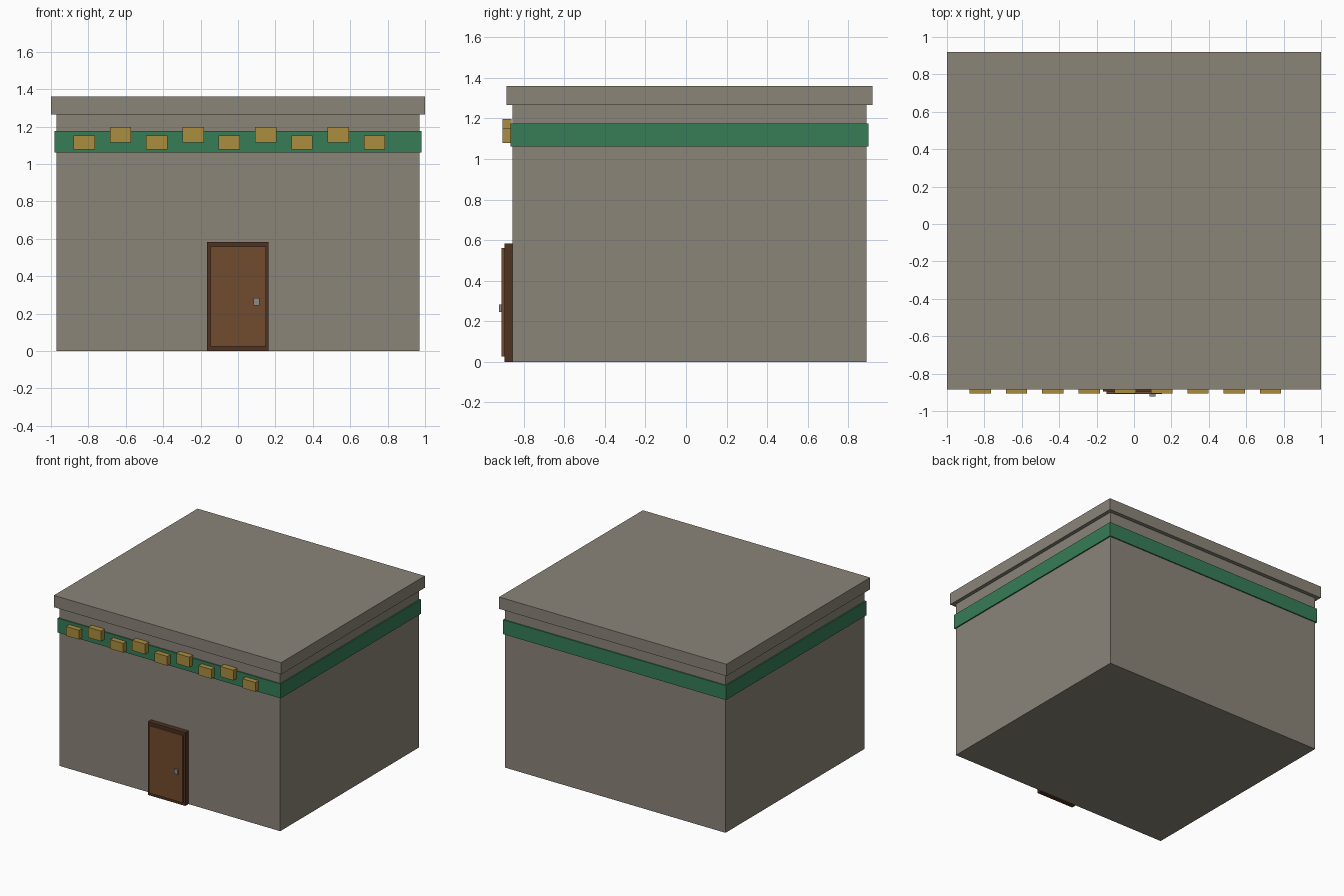
import bpy

default = bpy.data.objects.get("Cube")
if default:
    bpy.data.objects.remove(default, do_unlink=True)


def linear(c):
    c /= 255
    return c / 12.92 if c <= 0.04045 else ((c + 0.055) / 1.055) ** 2.4


def material(name, *rgb):
    mat = bpy.data.materials.new(name)
    colour = [linear(c) for c in rgb] + [1]
    mat.use_nodes = True
    mat.diffuse_color = colour
    mat.node_tree.nodes["Principled BSDF"].inputs["Base Color"].default_value = colour
    return mat


def box(name, mat, x, y, z):
    """Box spanning the given (low, high) range on each axis."""
    spans = (x, y, z)
    bpy.ops.mesh.primitive_cube_add(size=1, location=[(a + b) / 2 for a, b in spans])
    obj = bpy.context.object
    obj.name = name
    obj.scale = [b - a for a, b in spans]
    bpy.ops.object.transform_apply(location=False, rotation=False, scale=True)
    obj.data.materials.append(mat)
    return obj


stone = material("warm grey stone", 139, 133, 121)
green = material("green band", 54, 125, 87)
gold = material("gold", 170, 141, 62)
wood = material("brown wood", 113, 75, 45)
dark_wood = material("dark brown wood", 78, 50, 33)
metal = material("grey metal", 142, 138, 130)

# Building shell
box("walls", stone, (-0.971, 0.971), (-0.856, 0.89), (0, 1.3))
box("roof_slab", stone, (-1, 1), (-0.886, 0.92), (1.266, 1.36))
box("sign_band", green, (-0.981, 0.981), (-0.865, 0.899), (1.062, 1.176))

# Staggered blocks along the front of the band
for i in range(9):
    x = -0.822 + 0.194 * i
    z = (1.116, 1.198) if i % 2 else (1.078, 1.152)
    box(f"band_block_{i + 1}", gold, (x - 0.057, x + 0.057), (-0.905, -0.86), z)

# Door
box("door_frame", dark_wood, (-0.165, 0.164), (-0.896, -0.85), (0, 0.583))
box("door_panel", wood, (-0.148, 0.149), (-0.909, -0.88), (0.025, 0.56))
box("door_knob", metal, (0.082, 0.114), (-0.922, -0.9), (0.245, 0.283))
